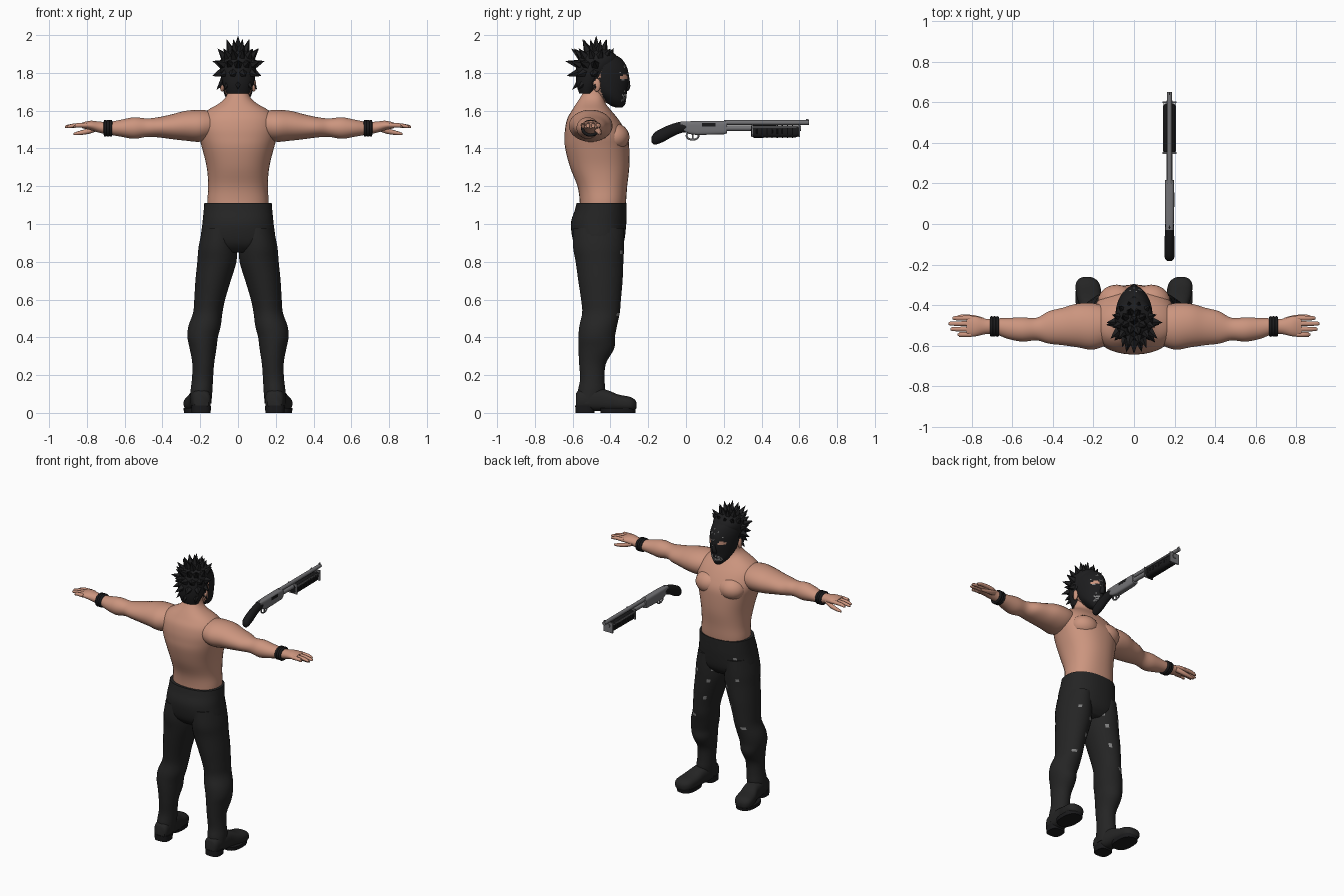
import bpy, bmesh, math, random
from mathutils import Vector, Matrix

random.seed(4)
cube = bpy.data.objects.get("Cube")
if cube:
    bpy.data.objects.remove(cube)


def material(name, r, g, b):
    m = bpy.data.materials.new(name)
    m.use_nodes = True
    m.diffuse_color = (r, g, b, 1)
    m.node_tree.nodes["Principled BSDF"].inputs["Base Color"].default_value = (r, g, b, 1)
    return m


SKIN = material("skin", 0.60, 0.30, 0.21)
CLOTH = material("black_cloth", 0.018, 0.018, 0.018)
HAIR = material("black_hair", 0.012, 0.012, 0.013)
DARK = material("black_grip", 0.010, 0.010, 0.011)
STEEL = material("gun_steel", 0.17, 0.17, 0.18)
WORN = material("worn_grey", 0.22, 0.22, 0.22)


def finish(name, bm, mats, mirror=False, smooth=True):
    bmesh.ops.recalc_face_normals(bm, faces=bm.faces[:])
    me = bpy.data.meshes.new(name)
    bm.to_mesh(me)
    bm.free()
    for m in mats:
        me.materials.append(m)
    ob = bpy.data.objects.new(name, me)
    bpy.context.collection.objects.link(ob)
    if mirror:
        ob.modifiers.new("mirror", "MIRROR").use_mirror_merge = False
    if smooth:
        bpy.ops.object.select_all(action="DESELECT")
        ob.select_set(True)
        bpy.context.view_layer.objects.active = ob
        bpy.ops.object.shade_smooth_by_angle(angle=math.radians(50))
    return ob


def spline(rows, sub):
    """Catmull-Rom through the section rows."""
    out = []
    for i in range(len(rows) - 1):
        p0, p1 = rows[max(i - 1, 0)], rows[i]
        p2, p3 = rows[i + 1], rows[min(i + 2, len(rows) - 1)]
        for k in range(sub):
            t = k / sub
            out.append([b + t / 2 * (c - a + t * (2 * a - 5 * b + 4 * c - d + t * (3 * (b - c) + d - a)))
                        for a, b, c, d in zip(p0, p1, p2, p3)])
    return out + [rows[-1]]


ORDER = {"x": (0, 1, 2), "y": (1, 0, 2), "z": (1, 2, 0)}


def loft(name, rows, mats, axis="z", n=2.0, sub=4, seg=28, mirror=False, paint=None, keep=None):
    """Rows: position on axis, two centre coordinates, two radii. n squares the section."""
    bm = bmesh.new()
    rings = []
    for t, cu, cv, ru, rv in spline(rows, sub):
        ring = []
        for k in range(seg):
            a = 2 * math.pi * (k + 0.5) / seg
            c, s = math.cos(a), math.sin(a)
            p = (t, cu + ru * math.copysign(abs(c) ** (2 / n), c), cv + rv * math.copysign(abs(s) ** (2 / n), s))
            ring.append(bm.verts.new([p[j] for j in ORDER[axis]]))
        rings.append(ring)
    for a, b in zip(rings, rings[1:]):
        for k in range(seg):
            bm.faces.new((a[k], a[k - 1], b[k - 1], b[k]))
    bm.faces.new(rings[0])
    bm.faces.new(rings[-1])
    bmesh.ops.recalc_face_normals(bm, faces=bm.faces[:])
    if keep:
        drop = [f for f in bm.faces if not keep(f.calc_center_median())]
        bmesh.ops.delete(bm, geom=drop, context="FACES")
    if paint:
        for f in bm.faces:
            f.normal_update()
            f.material_index = paint(f.calc_center_median(), f.normal)
    return finish(name, bm, mats, mirror)


def box(name, centre, size, mat, mirror=False):
    bm = bmesh.new()
    bmesh.ops.create_cube(bm, size=1, matrix=Matrix.Translation(centre) @ Matrix.Diagonal((*size, 1)))
    return finish(name, bm, [mat], mirror, False)


def ellipsoid(name, centre, radii, mat, mirror=False):
    bm = bmesh.new()
    bmesh.ops.create_uvsphere(bm, u_segments=20, v_segments=12, radius=1,
                              matrix=Matrix.Translation(centre) @ Matrix.Diagonal((*radii, 1)))
    return finish(name, bm, [mat], mirror)


def cone(bm, a, b, r1, r2, seg):
    d = b - a
    bmesh.ops.create_cone(bm, cap_ends=True, segments=seg, radius1=r1, radius2=r2, depth=d.length,
                          matrix=Matrix.Translation((a + b) / 2) @ d.to_track_quat("Z", "Y").to_matrix().to_4x4())


def ring(name, centre, axis, ru, rv, minor, mat, mirror=False):
    bm = bmesh.new()
    grid = []
    for i in range(24):
        a = 2 * math.pi * i / 24
        row = []
        for j in range(8):
            b = 2 * math.pi * j / 8
            p = (minor * math.sin(b), (ru + minor * math.cos(b)) * math.cos(a), (rv + minor * math.cos(b)) * math.sin(a))
            row.append(bm.verts.new(Vector(centre) + Vector([p[j2] for j2 in ORDER[axis]])))
        grid.append(row)
    for i in range(24):
        for j in range(8):
            bm.faces.new((grid[i][j], grid[i - 1][j], grid[i - 1][j - 1], grid[i][j - 1]))
    return finish(name, bm, [mat], mirror)


# Torso and neck
loft("torso", [(1.06, 0, -.445, .16, .12), (1.12, 0, -.44, .163, .123), (1.2, 0, -.443, .158, .132),
               (1.3, 0, -.457, .166, .157), (1.4, 0, -.47, .19, .17), (1.46, 0, -.475, .207, .168),
               (1.51, 0, -.485, .212, .155), (1.56, 0, -.495, .2, .133), (1.6, 0, -.5, .165, .105),
               (1.635, 0, -.503, .105, .08), (1.665, 0, -.497, .07, .066), (1.7, 0, -.485, .056, .058),
               (1.77, 0, -.465, .052, .05)], [SKIN], n=2.25, seg=40)
ellipsoid("chest_muscle", (.085, -.385, 1.46), (.095, .086, .075), SKIN, True)

# Arms, hands and bracelets
loft("arm", [(.12, -.5, 1.525, .09, .07), (.2, -.505, 1.52, .115, .085), (.28, -.5, 1.52, .108, .079),
             (.35, -.505, 1.515, .093, .066), (.42, -.51, 1.512, .08, .054), (.48, -.518, 1.51, .056, .049),
             (.55, -.52, 1.508, .06, .057), (.62, -.515, 1.507, .052, .045), (.68, -.505, 1.507, .04, .034),
             (.73, -.505, 1.512, .038, .03), (.78, -.504, 1.522, .05, .025), (.825, -.504, 1.522, .05, .015)],
     [SKIN], "x", mirror=True)
for i, tip in enumerate((.895, .915, .905, .87)):
    y = -.464 - i * .027
    loft("finger", [(.8, y, 1.523, .013, .013), (.86, y, 1.522, .012, .011), (tip - .01, y, 1.516, .01, .009),
                    (tip, y, 1.514, .005, .005)], [SKIN], "x", seg=10, sub=2, mirror=True)
loft("thumb", [(.74, -.48, 1.51, .018, .016), (.79, -.463, 1.492, .015, .015), (.85, -.457, 1.48, .011, .01),
               (.87, -.457, 1.477, .005, .005)], [SKIN], "x", seg=10, sub=2, mirror=True)
for x in (.674, .688, .702):
    ring("bracelet_band", (x, -.505, 1.507), "x", .042, .036, .009, DARK, True)


# Trousers, with a few worn flecks on the front
def flecks(c, nrm):
    return int(nrm.y > .6 and .5 < c.z < 1.05 and random.random() < .025)


loft("hips", [(.85, 0, -.46, .13, .09), (.9, 0, -.462, .195, .132), (1.0, 0, -.463, .189, .147),
              (1.07, 0, -.452, .182, .138), (1.11, 0, -.447, .179, .133)], [CLOTH, WORN], n=2.3, seg=44, paint=flecks)
loft("leg", [(.98, .1, -.462, .088, .135), (.88, .107, -.463, .102, .136), (.8, .112, -.458, .104, .127),
             (.7, .132, -.453, .094, .118), (.6, .15, -.45, .082, .106), (.53, .16, -.45, .078, .1),
             (.46, .177, -.465, .086, .1), (.4, .187, -.473, .081, .097), (.34, .185, -.475, .071, .095),
             (.26, .184, -.495, .058, .071), (.18, .188, -.496, .056, .065), (.12, .193, -.5, .058, .072),
             (.05, .196, -.51, .055, .07)], [CLOTH, WORN], mirror=True, paint=flecks)

# Boots with sole and heel
loft("boot_foot", [(-.583, .193, .062, .038, .04), (-.56, .194, .068, .05, .055), (-.48, .2, .07, .055, .06),
                   (-.42, .207, .066, .055, .056), (-.36, .22, .054, .062, .044), (-.3, .228, .048, .06, .038),
                   (-.272, .231, .043, .042, .028), (-.262, .232, .04, .02, .014)], [CLOTH], "y", n=2.6, mirror=True)
loft("boot_heel", [(0, .195, -.535, .05, .05), (.04, .195, -.535, .053, .052)], [DARK], n=3, sub=1, mirror=True)
loft("boot_sole", [(0, .226, -.36, .06, .092), (.025, .226, -.36, .063, .095)], [DARK], n=2.5, sub=1, mirror=True)

# Head and ears
loft("head", [(1.635, 0, -.375, .03, .035), (1.66, 0, -.39, .052, .065), (1.7, 0, -.41, .07, .092),
              (1.76, 0, -.435, .08, .118), (1.82, 0, -.445, .083, .12), (1.88, 0, -.46, .07, .095),
              (1.91, 0, -.465, .04, .06)], [SKIN])
ellipsoid("ear", (.084, -.472, 1.735), (.012, .02, .035), SKIN, True)


# Mask: front shell with eye openings, bared teeth and chipped spots
def mask_area(c):
    back = max(0, -.365 - c.y) / .092
    return c.y > -.46 and back ** 2 + ((c.z - 1.753) / .136) ** 2 < 1


def mask_paint(c, nrm):
    if ((abs(c.x) - .043) / .02) ** 2 + ((c.z - 1.776) / .012) ** 2 < 1:
        return 1
    teeth = abs(c.x) < .045 and 1.648 < c.z < 1.69 and c.y > -.36 and random.random() < .6
    chip = c.y > -.37 and c.z > 1.7 and random.random() < .02
    return 2 if teeth or chip else 0


loft("mask", [(1.618, 0, -.355, .02, .02), (1.635, 0, -.372, .04, .05), (1.66, 0, -.385, .06, .068),
              (1.7, 0, -.41, .077, .098), (1.76, 0, -.433, .088, .13), (1.82, 0, -.443, .09, .134),
              (1.87, 0, -.455, .08, .118), (1.9, 0, -.46, .06, .08)], [HAIR, SKIN, WORN],
     n=1.8, sub=8, seg=72, paint=mask_paint, keep=mask_area)
loft("mask_nose", [(1.705, 0, -.325, .018, .02), (1.73, 0, -.317, .017, .023), (1.8, 0, -.322, .008, .018)],
     [HAIR], seg=12)

# Hair: cap plus rings of spikes
loft("hair_cap", [(1.69, 0, -.525, .06, .04), (1.74, 0, -.515, .08, .065), (1.8, 0, -.492, .093, .092),
                  (1.86, 0, -.467, .094, .108), (1.9, 0, -.465, .078, .09), (1.93, 0, -.465, .03, .04)], [HAIR])
bm = bmesh.new()
centre = Vector((0, -.475, 1.82))
for elev, count, reach in ((-38, 7, 130), (-12, 8, 115), (14, 9, 115), (38, 12, 180), (63, 8, 180), (90, 1, 0)):
    for i in range(count):
        full = reach == 180
        az = math.radians(360 * (i + .5) / count if full else -reach + 2 * reach * i / max(count - 1, 1))
        e = math.radians(elev)
        d = Vector((math.sin(az) * math.cos(e), -math.cos(az) * math.cos(e), math.sin(e)))
        if d.y > 0.2 and elev < 30:
            continue
        s = random.uniform(.92, 1.06)
        tip = centre + Vector((d.x * .138 * s, d.y * (.13 if d.y > 0 else .168) * s, d.z * .177))
        cone(bm, centre + d * .065, tip, .038, 0, 5)
finish("hair_spikes", bm, [HAIR], smooth=False)

# Shotgun: grip, receiver, barrel, tube, pump and fittings
G = .175
loft("gun_grip", [(-.182, G, 1.447, .012, .014), (-.165, G, 1.453, .024, .033), (-.12, G, 1.473, .026, .038),
                  (-.07, G, 1.497, .024, .034), (-.02, G, 1.513, .022, .03), (.02, G, 1.512, .02, .028)], [DARK], "y")
loft("gun_receiver", [(-.03, G, 1.522, .019, .02), (.02, G, 1.51, .022, .034), (.06, G, 1.508, .023, .037),
                      (.2, G, 1.51, .023, .035), (.217, G, 1.512, .021, .032)], [STEEL], "y", n=4, sub=1)
for name, y0, y1, z, r, mat in (("gun_barrel", .2, .65, 1.537, .0125, STEEL),
                                ("magazine_tube", .2, .61, 1.507, .015, STEEL)):
    loft(name, [(y0, G, z, r, r), (y1, G, z, r, r)], [mat], "y", sub=1, seg=18)
loft("pump_handle", [(.345, G, 1.492, .024, .028), (.36, G, 1.49, .03, .034), (.58, G, 1.49, .03, .032),
                     (.595, G, 1.492, .024, .028)], [DARK], "y", n=2.8, sub=1)
for i in range(8):
    ring("pump_groove", (G, .375 + i * .027, 1.49), "y", .029, .031, .004, DARK)
for y in (.35, .6):
    box("pump_bracket", (G, y, 1.495), (.07, .008, .07), STEEL)
for side in (-1, 1):
    box("pump_rail", (G + side * .031, .475, 1.515), (.004, .25, .008), STEEL)
box("front_sight", (G, .642, 1.552), (.006, .014, .01), STEEL)
box("loading_port", (G + .0225, .12, 1.525), (.003, .07, .018), DARK)
ring("trigger_guard", (G, .035, 1.468), "x", .032, .022, .005, STEEL)
box("trigger", (G, .035, 1.465), (.006, .008, .03), STEEL)
